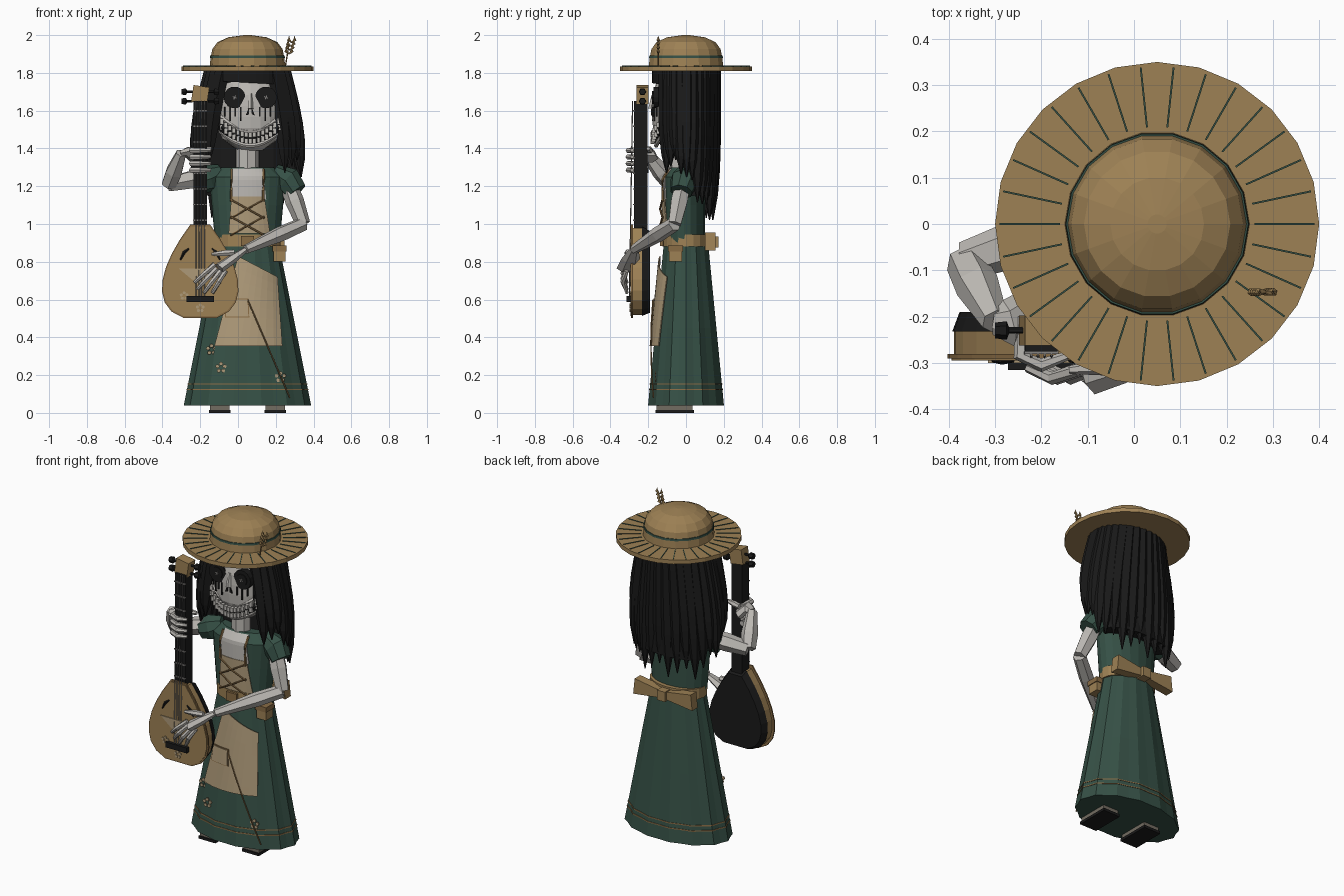
import bpy, bmesh, math
from mathutils import Vector, Euler

if "Cube" in bpy.data.objects:
    bpy.data.objects.remove(bpy.data.objects["Cube"])

def material(name, *rgb):
    m = bpy.data.materials.new(name)
    m.use_nodes = True
    m.diffuse_color = (*rgb, 1)
    m.node_tree.nodes["Principled BSDF"].inputs["Base Color"].default_value = (*rgb, 1)
    return m

STRAW = material("straw", .34, .22, .09)
LINEN = material("linen", .42, .32, .19)
GREEN = material("dress_green", .036, .08, .06)
BONE = material("bone", .5, .48, .45)
BLACK = material("black", .01, .01, .01)
TRIM = material("brown_trim", .25, .15, .06)
SHOE = material("shoe_grey", .17, .15, .12)
METAL = material("string_grey", .24, .23, .22)

def build(name, verts, faces, mat):
    bm = bmesh.new()
    vs = [bm.verts.new(v) for v in verts]
    for f in faces:
        bm.faces.new([vs[i] for i in f])
    bmesh.ops.recalc_face_normals(bm, faces=bm.faces)
    mesh = bpy.data.meshes.new(name)
    bm.to_mesh(mesh)
    bm.free()
    mesh.materials.append(mat)
    ob = bpy.data.objects.new(name, mesh)
    bpy.context.collection.objects.link(ob)
    return ob

def skin(name, loops, mat):
    # Bridge equal vertex loops and cap both ends
    n, count = len(loops[0]), len(loops)
    faces = [(r*n+i, r*n+(i+1) % n, (r+1)*n+(i+1) % n, (r+1)*n+i) for r in range(count-1) for i in range(n)]
    faces += [tuple(range(n)), tuple(range((count-1)*n, count*n))]
    return build(name, [v for loop in loops for v in loop], faces, mat)

def span(start, end, n):
    return [start+(end-start)*i/(n-1) for i in range(n)]

def ring(n, rx, ry, pleat=0):
    return [(rx*(1-pleat*(i % 2))*math.cos(math.tau*i/n), ry*(1-pleat*(i % 2))*math.sin(math.tau*i/n)) for i in range(n)]

def loft(name, section, heights, n, mat, pleat=0, grow=0):
    # A section rule gives centre x, centre y, radius x and radius y at a height
    loops = []
    for z in heights:
        cx, cy, rx, ry = section(z)
        loops.append([(cx+x, cy+y, z) for x, y in ring(n, rx+grow, ry+grow, pleat)])
    return skin(name, loops, mat)

def front(section, x, z, lift=0):
    # Point on the front of a section rule, lifted forward
    cx, cy, rx, ry = section(z)
    return Vector((x, cy-ry*math.sqrt(max(0, 1-((x-cx)/rx)**2))-lift, z))

def patch(name, section, top_left, top_right, low_right, low_left, mat, lift, n=8):
    tl, tr, br, bl = [Vector(c) for c in (top_left, top_right, low_right, low_left)]
    w = n+1
    flat = [tl.lerp(tr, i/n).lerp(bl.lerp(br, i/n), j/n) for j in range(w) for i in range(w)]
    faces = [(j*w+i, j*w+i+1, j*w+w+i+1, j*w+w+i) for j in range(n) for i in range(n)]
    ob = build(name, [front(section, p.x, p.y, lift) for p in flat], faces, mat)
    ob.modifiers.new("thickness", "SOLIDIFY").thickness = .006

def tube(name, path, radii, mat, n=6, flat=1):
    path = [Vector(p) for p in path]
    if not isinstance(radii, (list, tuple)):
        radii = [radii]*len(path)
    loops = []
    for k, p in enumerate(path):
        turn = (path[min(k+1, len(path)-1)]-path[max(k-1, 0)]).to_track_quat('Z', 'Y')
        loops.append([p + turn @ Vector((x, y, 0)) for x, y in ring(n, radii[k], flat*radii[k])])
    return skin(name, loops, mat)

def prism(name, outline, y_front, y_back, mat):
    return skin(name, [[(x, y, z) for x, z in outline] for y in (y_front, y_back)], mat)

def box(name, centre, size, mat, rot=(0, 0, 0)):
    turn, h = Euler(rot).to_matrix(), Vector(size)/2
    corners = ((-1, -1), (1, -1), (1, 1), (-1, 1))
    return skin(name, [[Vector(centre) + turn @ Vector((a*h.x, b*h.y, side*h.z)) for a, b in corners] for side in (-1, 1)], mat)

def disc(name, centre, radius, depth, mat, n):
    tube(name, [centre, Vector(centre)-Vector((0, depth, 0))], radius, mat, n)

def flower(name, centre, r):
    for i in range(5):
        a = math.tau*i/5
        disc(name, Vector(centre)+Vector((r*math.sin(a), 0, r*math.cos(a))), r*.55, .006, LINEN, 6)

CX = .05      # body centre line
FACE = .065   # face centre line
SIDES = (-1, 1)

# Section rules for the main volumes
def skull(z):
    r = math.sqrt(1-abs((z-1.6)/.22)**3)
    return FACE, -.035, .18*r, .145*r

def scalp(z):
    return CX, .01, .2, .14

def bodice(z):
    shoulder = min(1, (1.4-z)/.15)
    return CX, -.01, (.09+.09*z)*shoulder, .11*shoulder

def skirt(z):
    return CX, 0, .345-.2*z, .21-.1*z

def crown(z):
    t = (z-1.83)/.17
    r = (.2-.015*t)*math.sqrt(1-t**5)
    return CX, 0, r, r

# Straw hat with band, radial weave and wheat ear
loft("hat_brim", lambda z: (CX, 0, .35, .35), (1.81, 1.835), 24, STRAW)
loft("hat_crown", crown, [1.83+.17*math.sin(a) for a in span(0, 1.5, 6)], 18, STRAW)
loft("hat_band", crown, (1.88, 1.892), 18, GREEN, grow=.003)
for a in span(0, math.tau, 31)[:-1]:
    box("brim_weave", (CX+.275*math.cos(a), .275*math.sin(a), 1.836), (.13, .004, .005), GREEN, (0, 0, a))
ear = Vector((.27, -.147, 1.9))
tube("wheat_stem", [ear-Vector((.02, 0, .07)), ear+Vector((0, 0, .05))], .004, TRIM)
for i in range(4):
    for s in SIDES:
        root = ear+Vector((.005*i, 0, .02*i))
        tube("wheat_grain", [root, root+Vector((s*.017, 0, .015)), root+Vector((s*.014, 0, .035))], [.003, .009, .002], STRAW, 5)

# Skull with eyes, nose and dark tear lines
loft("skull", skull, span(1.39, 1.8, 8), 20, BONE)
loft("neck", lambda z: (CX, -.04, .06, .05), (1.27, 1.42), 8, BONE)
for s in SIDES:
    eye = front(skull, FACE+s*.083, 1.67)
    disc("eye_socket", eye+Vector((0, .04, 0)), .058, .052, BLACK, 14)
    disc("eye_ring", eye, .036, .018, BLACK, 10)
    for r in (.4, 2):
        box("eye_glint", eye-Vector((0, .019, 0)), (.022, .004, .005), METAL, (0, r, 0))
    nostril = [(FACE+s*x, z) for x, z in ((.006, 1.62), (.024, 1.575), (.008, 1.58))]
    prism("nostril", nostril, -.186, -.17, BLACK)
    for k in range(4):
        length = .05+.025*(k % 2)
        spot = front(skull, eye.x+s*.01+(k-1.5)*.028, 1.6, .002)
        box("tear_line", spot+Vector((0, 0, .02-length/2)), (.008, .008, length), BLACK)
tube("nose_bridge", [(FACE, -.17, 1.69), (FACE, -.185, 1.61)], [.01, .016], BONE, 5)

# Wide grin with two rows of teeth
def grin(t, rise, lift):
    return front(skull, FACE+.16*t, 1.455+.08*t*t, lift)+Vector((0, 0, rise))

tube("mouth_gap", [grin(t, 0, -.012) for t in span(-1, 1, 17)], .034, BLACK, 8)
for s in SIDES:
    tube("lip_bone", [grin(t, s*.04, 0) for t in span(-1, 1, 17)], .012, BONE)
    for t in span(-.95, .95, 15):
        box("tooth", grin(t, s*.017, .02), (.018, .02, .027), BONE)

# Long hair: scalp, inner mass, fringe and hanging strands
loft("hair_scalp", scalp, (1.6, 1.82), 16, BLACK)
loft("hair_mass", lambda z: (CX, .07, .22, .09), (1.15, 1.7), 14, BLACK)
patch("hair_fringe", scalp, (-.08, 1.82), (.2, 1.82), (.2, 1.74), (-.08, 1.755), BLACK, .05)
levels = span(0, 1, 7)
for i, degrees in enumerate(span(-46, 226, 24)):
    a = math.radians(degrees)
    c, s = math.cos(a), math.sin(a)
    tip = 1.27+.035*(i % 3)-.25*min(1, max(0, s+.2))
    path = [(CX+(.19+.095*math.sin(k*math.pi/2))*c, .143*s, 1.82+(tip-1.82)*k) for k in levels]
    tube("hair_strand", path, [.003+.04*(1-k**5) for k in levels], BLACK)

# Bodice with open chest, linen panel, lacing and straps
loft("bodice", bodice, (.88, 1.1, 1.25, 1.3), 20, GREEN)
patch("chest_bone", bodice, (-.03, 1.295), (.13, 1.295), (.15, 1.13), (-.04, 1.13), BONE, .006)
patch("bodice_panel", bodice, (-.035, 1.145), (.14, 1.145), (.17, .95), (-.05, .95), LINEN, .009)
for s in SIDES:
    tube("shoulder_strap", [front(bodice, CX+s*.085, z, .015) for z in span(1.29, 1.12, 4)], .007, TRIM, 5)
    for low in (.94, 1.03):
        tube("lacing", [front(bodice, CX+s*.09*t, low+.05*(t+1), .018) for t in (1, 0, -1)], .005, TRIM, 5)

# Pleated skirt with hem stripes, apron, pocket and cord
loft("skirt", skirt, (.04, .45, .9), 28, GREEN, .035)
for z in (.12, .15):
    loft("hem_stripe", skirt, (z, z+.006), 28, TRIM, .035, .003)
patch("apron", skirt, (0, .83), (.21, .72), (.235, .355), (-.125, .355), LINEN, .018)
patch("pocket_edge", skirt, (-.06, .605), (.055, .605), (.06, .505), (-.07, .505), TRIM, .022)
patch("pocket", skirt, (-.055, .6), (.05, .6), (.055, .51), (-.065, .51), LINEN, .026)
tube("apron_cord", [front(skirt, .05+.225*t, .6-.52*t, .025) for t in span(0, 1, 5)], .004, TRIM, 5)
for x, z in ((-.14, .335), (-.09, .24), (.225, .19)):
    flower("skirt_flower", front(skirt, x, z, .002), .02)

# Belt, buckle, pouch and back bow
loft("belt", lambda z: (CX, 0, .175, .125), (.88, .945), 20, STRAW)
box("buckle", (CX, -.127, .91), (.07, .02, .055), TRIM)
box("pouch", (.22, -.055, .84), (.065, .07, .075), STRAW)
box("pouch_flap", (.22, -.055, .87), (.075, .08, .03), TRIM)
for s in SIDES:
    prism("bow_loop", [(CX, .925), (CX+s*.19, .955), (CX+s*.2, .86), (CX, .885)], .1, .155, STRAW)
box("bow_knot", (CX, .135, .905), (.055, .075, .06), STRAW)

# Shoes
for s in SIDES:
    box("shoe", (CX+s*.147, -.06, .035), (.105, .19, .04), SHOE)
    box("shoe_sole", (CX+s*.147, -.06, .008), (.115, .205, .016), BLACK)

# Lute: teardrop body, neck, head, strings and fittings
LUTE = -.2
def teardrop(scale):
    half = [(.42*t**.4*(1-t)+.05*t, .49*t-.22) for t in [.02+.98*(i/8)**1.3 for i in range(9)]]
    right = [(LUTE-w*scale, .72+h*scale) for w, h in half]
    return right+[(2*LUTE-x, z) for x, z in reversed(right)]

skin("lute_back", [[(x, y, z) for x, z in teardrop(k)] for k, y in ((.9, -.19), (.98, -.232))], BLACK)
prism("lute_side", teardrop(.96), -.285, -.23, STRAW)
prism("lute_rim", teardrop(1.03), -.29, -.281, TRIM)
prism("lute_face", teardrop(.99), -.295, -.284, STRAW)
box("lute_neck", (LUTE, -.24, 1.29), (.07, .07, .72), BLACK)
box("lute_head", (LUTE, -.23, 1.685), (.085, .065, .09), STRAW, (0, .15, 0))
for z in (1.65, 1.7):
    for s in SIDES:
        tube("tuning_peg", [(LUTE+s*x, -.23, z) for x in (.04, .07, .075, .1)], [.007, .007, .02, .017], BLACK)
for x in span(LUTE-.022, LUTE+.022, 4):
    tube("string", [(x, -.3, .6), (x, -.283, 1.65)], .003, METAL, 4)
for z in span(1.02, 1.6, 8):
    box("fret", (LUTE, -.277, z), (.074, .008, .007), METAL)
box("bridge", (LUTE, -.303, .603), (.145, .025, .033), BLACK)
prism("pick_guard", [(LUTE-.115, .765), (LUTE+.1, .765), (LUTE, .67)], -.3, -.294, LINEN)
for s in SIDES:
    tube("sound_slot", [(LUTE+s*x, -.295, z) for x, z in ((.06, .87), (.085, .85), (.105, .81))], [.004, .009, .004], BLACK, 5)
for x, z in ((LUTE, .555), (LUTE-.085, .62)):
    flower("lute_flower", (x, -.294, z), .016)

# Puffed sleeves
puff = [.05, .075, .06]
tube("left_sleeve", [(.19, 0, 1.27), (.265, -.01, 1.23), (.31, -.025, 1.17)], puff, GREEN, 8)
tube("right_sleeve", [(-.09, 0, 1.27), (-.16, -.015, 1.24), (-.22, -.03, 1.22)], puff, GREEN, 8)

def limb(name, start, end, thick, thin):
    start, end = Vector(start), Vector(end)
    tube(name, [start, start.lerp(end, .4), end], [thick*.9, thick, thin], BONE)

# Left arm strumming, with spread fingers
elbow, wrist = Vector((.345, -.06, 1)), Vector((.04, -.275, .865))
limb("left_upper_arm", (.27, -.02, 1.2), elbow, .05, .038)
limb("left_forearm", elbow, wrist, .042, .025)
knuckle = Vector((-.1, -.315, .765))
tube("left_palm", [wrist, wrist.lerp(knuckle, .5), knuckle], [.028, .05, .055], BONE, flat=.5)
for tip_x, tip_z in ((-.23, .69), (-.215, .655), (-.18, .635), (-.135, .635)):
    tip = Vector((tip_x, -.312, tip_z))
    root = knuckle+(tip-Vector((-.19, -.312, .655)))*.6
    tube("left_finger", [root, root.lerp(tip, .5)-Vector((0, .02, 0)), tip], [.014, .014, .009], BONE)
limb("left_thumb", wrist-Vector((.06, .03, .015)), (-.14, -.315, .84), .018, .009)

# Right arm holding the neck, with wrapped fingers
elbow, wrist = Vector((-.365, -.08, 1.21)), Vector((-.3, -.21, 1.375))
limb("right_upper_arm", (-.17, -.015, 1.25), elbow, .052, .042)
limb("right_forearm", elbow, wrist, .048, .03)
tube("right_palm", [wrist, (-.27, -.215, 1.385), (-.225, -.19, 1.345)], [.03, .052, .05], BONE, flat=.55)
for z in span(1.285, 1.39, 4):
    curl = [(-.24, -.2), (-.245, -.285), (LUTE, -.305), (-.145, -.285)]
    tube("right_finger", [(x, y, z) for x, y in curl], [.016, .016, .015, .01], BONE)
limb("right_thumb", (-.23, -.19, 1.39), (-.14, -.2, 1.4), .018, .01)
